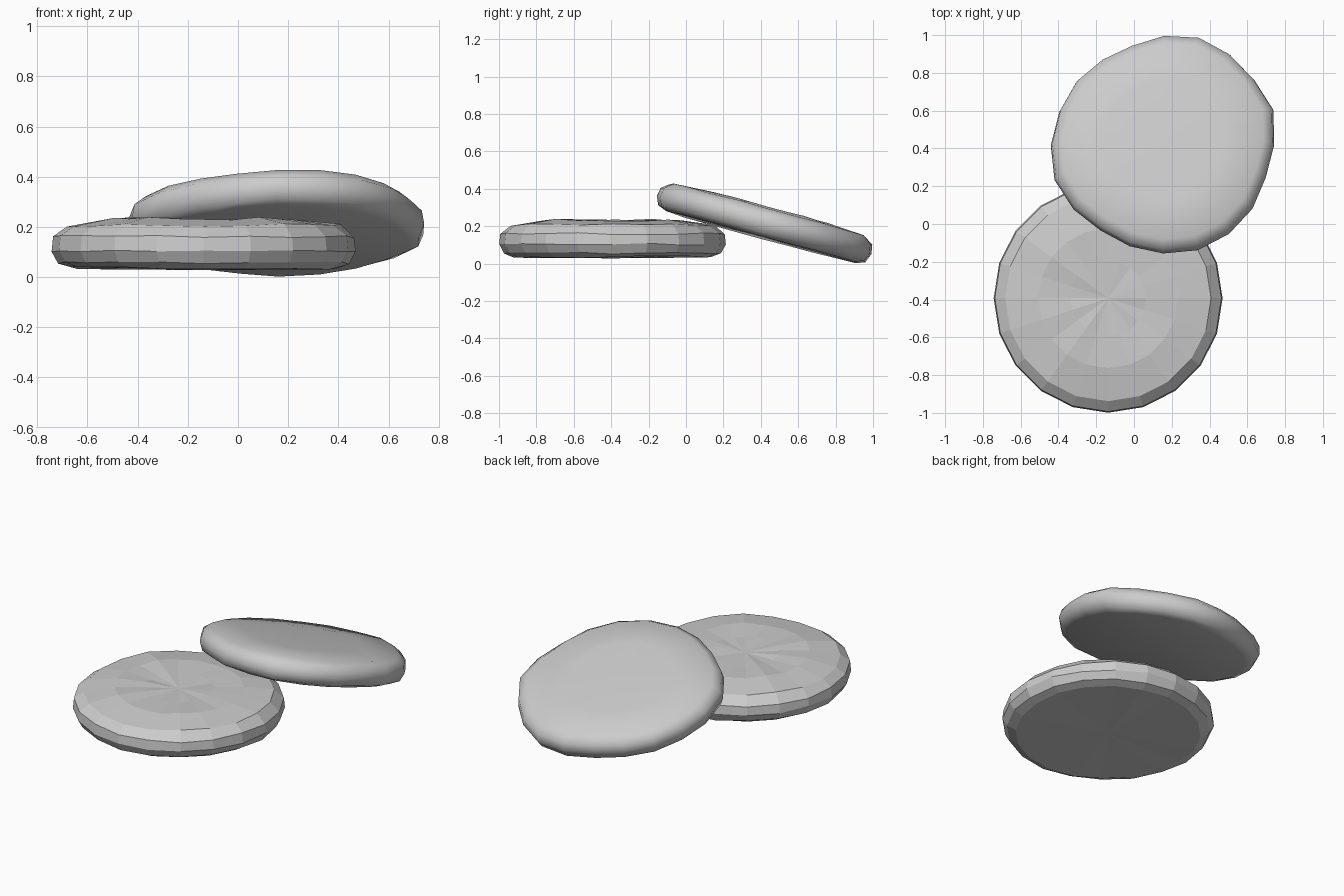
import bpy, bmesh, math, random
from mathutils import Matrix

if "Cube" in bpy.data.objects:
    bpy.data.objects.remove(bpy.data.objects["Cube"])

random.seed(4)
SIDES = 20


def pebble_disc(name, profile, radii, jitter, matrix):
    """Revolve a (radius, height) profile with uneven radii; centre points close it."""
    bm = bmesh.new()
    rings = []
    for r, z in profile[1:-1]:
        ring = []
        for i in range(SIDES):
            a = math.radians(-90 + 360 / SIDES * i)
            k = r * radii[i]
            ring.append(bm.verts.new((k * math.cos(a), k * math.sin(a),
                                      z + random.uniform(-jitter, jitter))))
        rings.append(ring)
    bottom = bm.verts.new((0, 0, profile[0][1]))
    top = bm.verts.new((0, 0, profile[-1][1]))
    for i in range(SIDES):
        j = (i + 1) % SIDES
        bm.faces.new((bottom, rings[0][j], rings[0][i]))
        bm.faces.new((top, rings[-1][i], rings[-1][j]))
        for lo, hi in zip(rings, rings[1:]):
            bm.faces.new((lo[i], lo[j], hi[j], hi[i]))
    bmesh.ops.recalc_face_normals(bm, faces=bm.faces)
    bm.transform(matrix)
    mesh = bpy.data.meshes.new(name)
    bm.to_mesh(mesh)
    bm.free()
    obj = bpy.data.objects.new(name, mesh)
    bpy.context.collection.objects.link(obj)
    return obj


# Faceted disc lying flat
flat_profile = [(0, 0.028), (0.53, 0.036), (0.58, 0.056), (0.606, 0.105),
                (0.6, 0.16), (0.545, 0.207), (0.37, 0.233), (0.2, 0.23), (0, 0.222)]
pebble_disc("lower_disc", flat_profile, [1.0] * SIDES, 0.006,
            Matrix.Translation((-0.137, -0.393, 0)))

# Smooth disc leaning on the first one
outline = [.58, .59, .588, .58, .566, .582, .607, .59, .594, .60,
           .58, .554, .558, .572, .579, .595, .604, .585, .564, .569]
lean_profile = [(0, -0.076), (0.89, -0.081), (0.97, -0.062), (1.005, -0.015),
                (0.99, 0.035), (0.91, 0.069), (0.55, 0.083), (0, 0.08)]
lean = (Matrix.Translation((0.157, 0.421, 0.219))
        @ Matrix.Rotation(math.radians(-1), 4, 'Y')
        @ Matrix.Rotation(math.radians(-15.2), 4, 'X')
        @ Matrix.Diagonal((1, 1.02, 1, 1)))
leaning = pebble_disc("leaning_disc", lean_profile, outline, 0.003, lean)
leaning.data.polygons.foreach_set("use_smooth", [True] * len(leaning.data.polygons))
